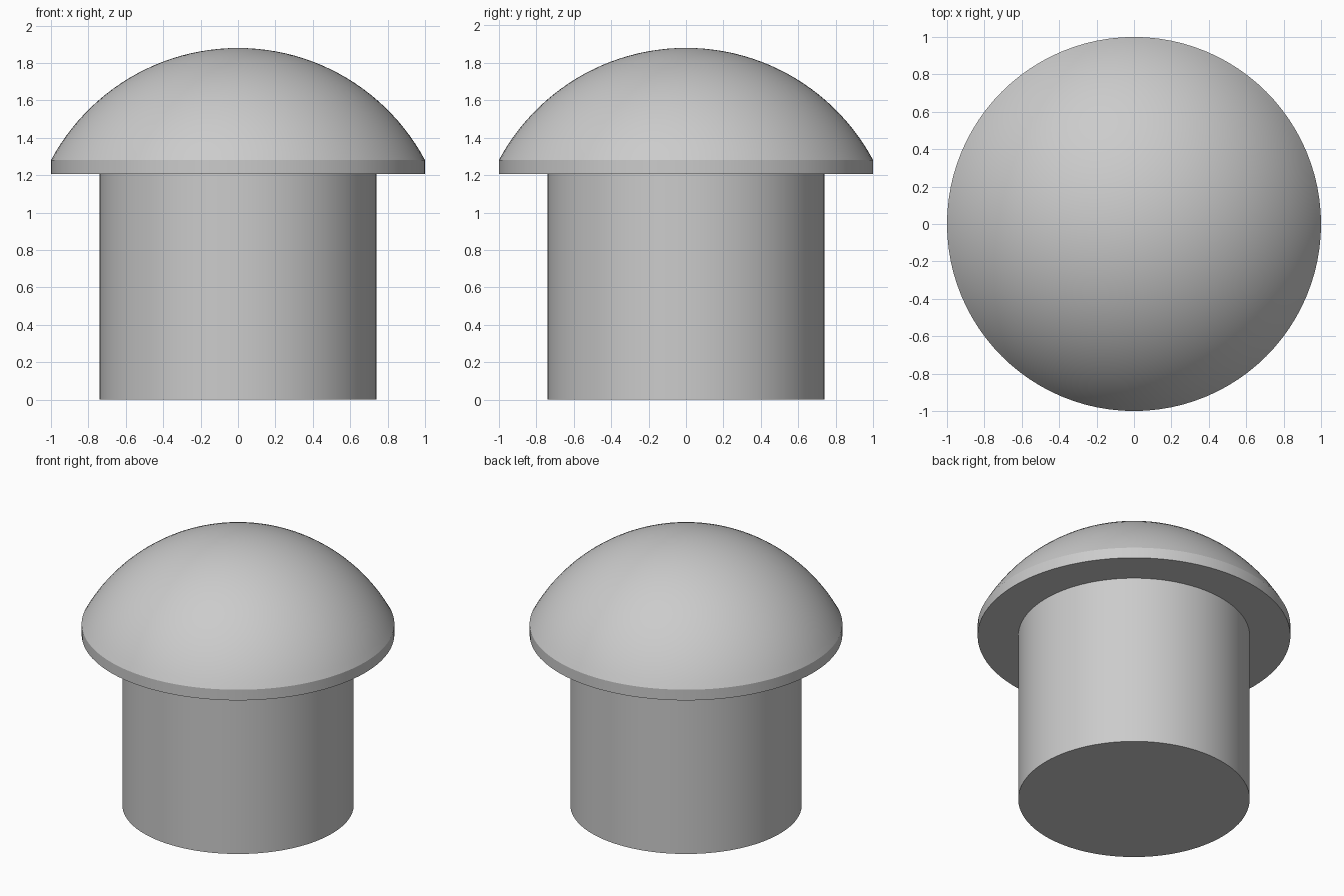
import bpy
import bmesh
from math import asin, sin, cos, radians

cube = bpy.data.objects.get("Cube")
if cube:
    bpy.data.objects.remove(cube, do_unlink=True)

SEGMENTS = 96
STEM_RADIUS, STEM_TOP = 0.74, 1.205
RIM_RADIUS, RIM_TOP, APEX = 1.0, 1.28, 1.88

# Single grey finish
grey = bpy.data.materials.new("plain_grey")
grey.use_nodes = True
colour = (0.6, 0.6, 0.6, 1)
grey.diffuse_color = colour
grey.node_tree.nodes["Principled BSDF"].inputs["Base Color"].default_value = colour


def lathe(name, profile):
    """Revolve an (r, z) profile around z; both ends lie on the axis."""
    bm = bmesh.new()
    verts = [bm.verts.new((r, 0, z)) for r, z in profile]
    edges = [bm.edges.new(pair) for pair in zip(verts, verts[1:])]
    bmesh.ops.spin(bm, geom=verts + edges, cent=(0, 0, 0), axis=(0, 0, 1),
                   angle=radians(360), steps=SEGMENTS)
    bmesh.ops.remove_doubles(bm, verts=bm.verts, dist=0.0001)
    bmesh.ops.recalc_face_normals(bm, faces=bm.faces)
    mesh = bpy.data.meshes.new(name)
    bm.to_mesh(mesh)
    bm.free()
    mesh.materials.append(grey)
    obj = bpy.data.objects.new(name, mesh)
    bpy.context.collection.objects.link(obj)
    bpy.ops.object.select_all(action="DESELECT")
    obj.select_set(True)
    bpy.context.view_layer.objects.active = obj
    bpy.ops.object.shade_smooth_by_angle(angle=radians(25))
    return obj


# Cylindrical stem
lathe("stem", [(0, 0), (STEM_RADIUS, 0), (STEM_RADIUS, STEM_TOP), (0, STEM_TOP)])

# Domed cap: flat underside, short upright rim, spherical top
height = APEX - RIM_TOP
radius = (RIM_RADIUS ** 2 + height ** 2) / (2 * height)
sweep = asin(RIM_RADIUS / radius)
steps = 24
dome = [(radius * sin(sweep * i / steps), APEX - radius + radius * cos(sweep * i / steps))
        for i in range(steps, 0, -1)]
lathe("domed_cap", [(0, STEM_TOP), (RIM_RADIUS, STEM_TOP)] + dome + [(0, APEX)])
